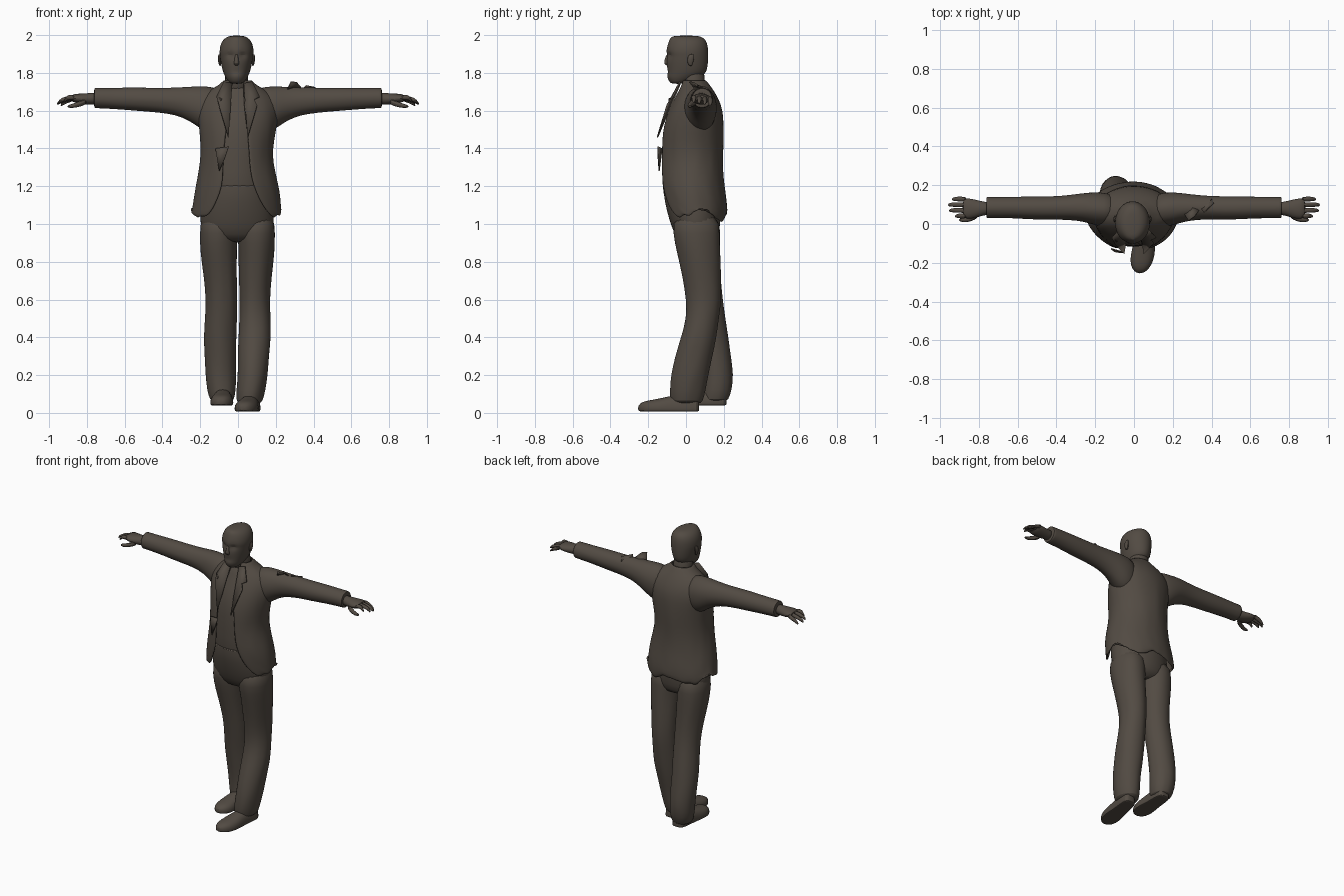
import bpy, bmesh, math, random
from mathutils import Vector

random.seed(4)
X, Y, Z = Vector((1, 0, 0)), Vector((0, 1, 0)), Vector((0, 0, 1))
cloth = bpy.data.materials.new("dark umber")
cloth.diffuse_color = (0.085, 0.070, 0.056, 1)


def finish(name, bm, levels=1, thick=0):
    bmesh.ops.recalc_face_normals(bm, faces=bm.faces)
    me = bpy.data.meshes.new(name)
    bm.to_mesh(me)
    bm.free()
    me.materials.append(cloth)
    ob = bpy.data.objects.new(name, me)
    bpy.context.collection.objects.link(ob)
    if thick:
        s = ob.modifiers.new("thickness", "SOLIDIFY")
        s.thickness, s.offset = thick, -1
    if levels:
        ob.modifiers.new("smooth", "SUBSURF").levels = levels
        ob.modifiers["smooth"].render_levels = levels
    bpy.ops.object.select_all(action="DESELECT")
    ob.select_set(True)
    bpy.context.view_layer.objects.active = ob
    bpy.ops.object.shade_smooth_by_angle(angle=math.radians(40))
    return ob


def loft(name, rings, u, v, n=20, wrinkle=0, floor=None, power=1.0, levels=1, tweak=None):
    """Closed tube through rings of (centre, radius along u, radius along v)."""
    bm, loops = bmesh.new(), []
    for c, a, b in rings:
        loop = []
        for i in range(n):
            t = 2 * math.pi * i / n
            cs, sn = math.cos(t), math.sin(t)
            k = 1 + wrinkle * random.uniform(-1, 1)
            p = Vector(c) + u * a * k * math.copysign(abs(cs) ** power, cs) \
                + v * b * k * math.copysign(abs(sn) ** power, sn)
            if floor is not None:
                p.z = max(p.z, floor)
            loop.append(bm.verts.new(tweak(p) if tweak else p))
        loops.append(loop)
    for lo, hi in zip(loops, loops[1:]):
        for i in range(n):
            bm.faces.new((lo[i], lo[(i + 1) % n], hi[(i + 1) % n], hi[i]))
    bm.faces.new(loops[0])
    bm.faces.new(loops[-1])
    return finish(name, bm, levels)


def column(name, rows, **kw):
    """Upright loft from rows of (z, x min, x max, y min, y max)."""
    rings = [(((a + b) / 2, (c + d) / 2, z), (b - a) / 2, (d - c) / 2) for z, a, b, c, d in rows]
    return loft(name, rings, X, Y, **kw)


# shirt and trouser waist
column("shirt", [(1.12, -.18, .17, -.11, .18), (1.2, -.18, .17, -.118, .18),
                 (1.35, -.17, .155, -.118, .17), (1.5, -.18, .18, -.11, .175),
                 (1.6, -.18, .18, -.075, .17), (1.68, -.13, .13, -.03, .14),
                 (1.74, -.07, .065, -.015, .11)], n=24)
column("trouser_waist", [(.9, -.14, .13, -.02, .14), (.94, -.19, .18, -.06, .175),
                         (1.02, -.205, .195, -.09, .185), (1.12, -.195, .185, -.115, .185),
                         (1.21, -.18, .17, -.125, .18), (1.22, -.16, .15, -.1, .16)], n=24)

# legs
column("rear_leg", [(1.06, -.2, -.01, -.06, .18), (.95, -.205, -.005, -.06, .185),
                    (.85, -.2, -.005, -.035, .185), (.72, -.18, -.005, .0, .185),
                    (.6, -.168, -.005, .025, .195), (.5, -.175, -.005, .045, .21),
                    (.4, -.182, -.01, .06, .225), (.3, -.178, -.01, .075, .24),
                    (.2, -.172, -.01, .085, .252), (.12, -.165, -.01, .085, .245),
                    (.065, -.15, -.02, .085, .225), (.06, -.13, -.04, .1, .2)], wrinkle=.035)
column("front_leg", [(1.06, .0, .195, -.07, .18), (.95, -.005, .198, -.075, .18),
                     (.85, .0, .193, -.05, .182), (.72, .002, .178, -.02, .187),
                     (.6, .008, .168, .002, .19), (.5, .008, .172, .0, .175),
                     (.4, .0, .177, -.028, .162), (.3, -.003, .165, -.058, .142),
                     (.2, -.002, .158, -.08, .12), (.12, -.01, .145, -.088, .105),
                     (.055, -.01, .13, -.085, .09), (.05, .01, .11, -.06, .07)], wrinkle=.035)


# shoes with flat soles
def shoe(name, x_heel, x_toe, y_heel, y_toe, z):
    rings = []
    for f, w, h in ((0, .02, .05), (.03, .042, .075), (.2, .05, .09), (.45, .052, .085),
                    (.62, .062, .07), (.8, .062, .06), (.93, .045, .052), (1, .015, .03)):
        rings.append(((x_heel + (x_toe - x_heel) * f, y_heel + (y_toe - y_heel) * f, z + .015), w, h - .015))
    loft(name, rings, X, Z, n=18, floor=z, power=.85)


shoe("front_shoe", .08, .03, .07, -.255, .008)
shoe("rear_shoe", -.075, -.09, .215, -.09, .04)

# open jacket: (z, x min, x max, y min, y max, left edge x, right edge x)
rows = [(1.03, -.25, .232, -.115, .215, -.165, .185), (1.07, -.245, .23, -.125, .22, -.14, .15),
        (1.13, -.235, .225, -.135, .215, -.11, .115), (1.2, -.222, .217, -.142, .205, -.085, .085),
        (1.28, -.207, .197, -.142, .197, -.08, .065), (1.36, -.198, .182, -.14, .196, -.078, .06),
        (1.44, -.2, .19, -.138, .2, -.07, .055), (1.52, -.207, .205, -.125, .2, -.06, .045),
        (1.6, -.215, .215, -.097, .195, -.05, .035), (1.66, -.2, .2, -.067, .175, -.04, .03),
        (1.71, -.15, .15, -.04, .145, -.035, .03), (1.735, -.1, .095, -.03, .125, -.035, .03),
        (1.765, -.075, .07, -.025, .105, -.04, .035)]
bm, loops, N = bmesh.new(), [], 40
for j, (z, x0, x1, y0, y1, gl, gr) in enumerate(rows):
    rx, ry, cx, cy = (x1 - x0) / 2, (y1 - y0) / 2, (x0 + x1) / 2, (y0 + y1) / 2
    start = -math.pi / 2 + math.asin((gr - cx) / rx)
    end = 1.5 * math.pi - math.asin((cx - gl) / rx)
    loop = []
    for i in range(N + 1):
        t = start + (end - start) * i / N
        dz = 0
        if j == 0:  # ragged hem, raised at the sides
            dz = .045 * math.cos(t) ** 4 + .018 * math.sin(5 * t) + random.uniform(-.022, .012)
        k = 1 + random.uniform(-.012, .012)
        loop.append(bm.verts.new((cx + rx * k * math.cos(t), cy + ry * k * math.sin(t), z + dz)))
    loops.append(loop)
for lo, hi in zip(loops, loops[1:]):
    for i in range(N):
        bm.faces.new((lo[i], lo[i + 1], hi[i + 1], hi[i]))
finish("jacket", bm, 1, .012)

# sleeves and hands, mirrored
for s, side in ((-1, "right"), (1, "left")):
    loft(side + "_sleeve", [((s * x, y, z), a, b) for x, y, z, a, b in (
        (.08, .07, 1.6, .08, .12), (.16, .075, 1.605, .09, .125), (.21, .08, 1.62, .085, .11),
        (.26, .085, 1.638, .074, .09), (.33, .085, 1.65, .064, .074), (.42, .083, 1.656, .06, .066),
        (.52, .083, 1.66, .06, .063), (.62, .085, 1.664, .056, .058), (.7, .085, 1.666, .055, .055),
        (.755, .085, 1.667, .055, .054), (.76, .085, 1.667, .054, .053), (.762, .085, 1.667, .04, .04))],
        Y, Z, wrinkle=.025)
    loft(side + "_palm", [((s * x, y, z), a, b) for x, y, z, a, b in (
        (.74, .08, 1.665, .034, .034), (.78, .08, 1.662, .036, .032), (.82, .078, 1.662, .05, .03),
        (.86, .08, 1.665, .055, .025), (.885, .082, 1.667, .05, .016))], Y, Z, n=14)
    for k, tip in enumerate((.925, .955, .96, .94)):
        y = .04 + .029 * k
        loft(f"{side}_finger_{k + 1}", [((s * .86, y, 1.668), .014, .015),
             ((s * .9, y + .002, 1.672 - .006 * k), .014, .014),
             ((s * (tip - .018), y + .002, 1.664 - .007 * k), .012, .012),
             ((s * tip, y, 1.645 - .006 * k), .007, .007)], Y, Z, n=8)
    loft(side + "_thumb", [((s * .8, .05, 1.65), .02, .02), ((s * .84, .028, 1.635), .016, .016),
         ((s * .875, .018, 1.625), .013, .013), ((s * .905, .022, 1.622), .007, .007)], Y, Z, n=8)
    # lapel and collar point
    bm = bmesh.new()
    pts = [(.03, -.035, 1.745), (.075, -.035, 1.755), (.115, -.072, 1.675), (.085, -.085, 1.66),
           (.1, -.103, 1.63), (.05, -.155, 1.46)]
    bm.faces.new([bm.verts.new((s * x, y, z)) for x, y, z in pts])
    bmesh.ops.triangulate(bm, faces=bm.faces)
    finish(side + "_lapel", bm, 0, .008)

# head and face
column("neck", [(1.66, -.07, .06, -.0, .11), (1.74, -.07, .055, -.02, .1), (1.84, -.07, .055, -.04, .1)])


def face_shape(p):
    """Sink the eye sockets and the mouth line."""
    if p.y < 0:
        for ex in (-.042, .026):
            p.y += .016 * math.exp(-((p.x - ex) / .018) ** 2 - ((p.z - 1.895) / .014) ** 2)
        p.y += .006 * math.exp(-((p.x + .008) / .025) ** 2 - ((p.z - 1.805) / .008) ** 2)
    return p


column("head", [(1.742, -.035, .02, -.075, -.02), (1.752, -.05, .035, -.088, .02), (1.775, -.066, .05, -.1, .07),
                (1.79, -.073, .057, -.1, .095), (1.805, -.079, .063, -.1, .107), (1.83, -.086, .07, -.101, .114),
                (1.86, -.092, .076, -.103, .117), (1.88, -.095, .079, -.102, .118),
                (1.895, -.097, .081, -.102, .118), (1.912, -.098, .083, -.106, .118),
                (1.94, -.096, .081, -.1, .116), (1.97, -.084, .07, -.09, .108), (1.988, -.064, .05, -.082, .09),
                (1.998, -.04, .025, -.06, .06)], n=32, tweak=face_shape)
loft("nose", [((-.008, -.092, 1.905), .008, .008), ((-.008, -.1, 1.875), .01, .013),
              ((-.008, -.104, 1.85), .016, .015), ((-.008, -.096, 1.838), .012, .008)], X, Y, n=10)
for s, side in ((-1, "right"), (1, "left")):
    x = -.008 + s * .086
    loft(side + "_ear", [((x, .025, 1.835), .006, .01), ((x + s * .003, .022, 1.86), .009, .018),
                         ((x + s * .005, .027, 1.885), .009, .02), ((x + s * .003, .03, 1.9), .006, .01)],
         X, Y, n=10)

# torn cloth flaps on the shoulder and front
for name, pts in (
        ("shoulder_tear", [(.26, .05, 1.715), (.28, .02, 1.755), (.31, .04, 1.752), (.335, .07, 1.725), (.3, .1, 1.715)]),
        ("sleeve_tear", [(.34, .09, 1.715), (.36, .06, 1.735), (.41, .11, 1.725), (.4, .13, 1.7)]),
        ("front_tear", [(-.12, -.13, 1.4), (-.05, -.15, 1.41), (-.07, -.15, 1.35), (-.1, -.145, 1.28)])):
    bm = bmesh.new()
    bm.faces.new([bm.verts.new(p) for p in pts])
    bmesh.ops.triangulate(bm, faces=bm.faces)
    finish(name, bm, 0, .006)
